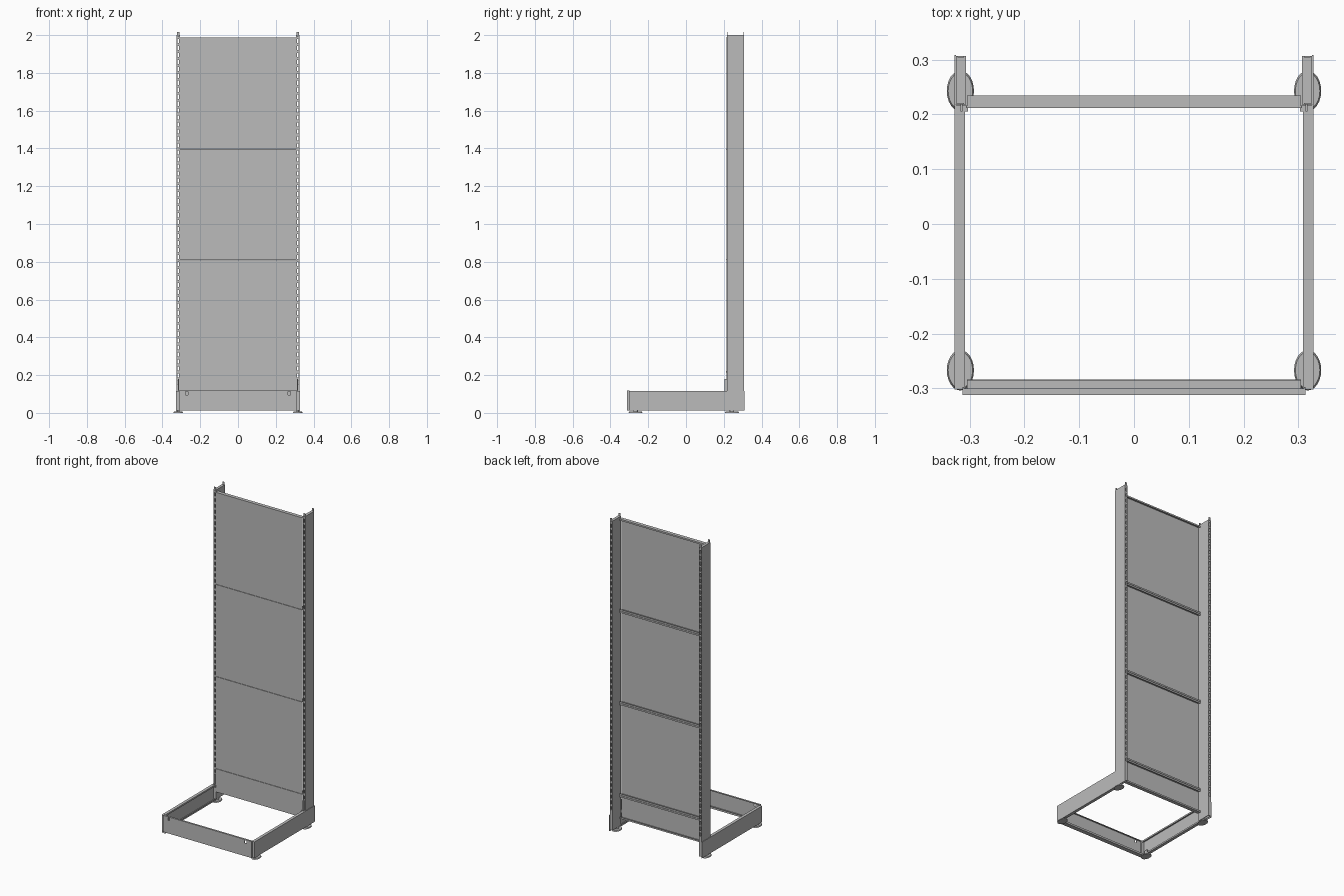
import bpy, bmesh
from mathutils import Matrix

cube = bpy.data.objects.get("Cube")
if cube:
    bpy.data.objects.remove(cube, do_unlink=True)

grey = bpy.data.materials.new("painted steel grey")
grey.use_nodes = True
grey.diffuse_color = (0.5, 0.5, 0.5, 1)
grey.node_tree.nodes["Principled BSDF"].inputs["Base Color"].default_value = (0.5, 0.5, 0.5, 1)

T = 0.003  # sheet thickness


def box(bm, x0, x1, y0, y1, z0, z1):
    size = Matrix.Diagonal((x1 - x0, y1 - y0, z1 - z0, 1))
    place = Matrix.Translation(((x0 + x1) / 2, (y0 + y1) / 2, (z0 + z1) / 2))
    bmesh.ops.create_cube(bm, size=1, matrix=place @ size)


def finish(bm, name):
    mesh = bpy.data.meshes.new(name)
    bm.to_mesh(mesh)
    bm.free()
    mesh.materials.append(grey)
    obj = bpy.data.objects.new(name, mesh)
    bpy.context.collection.objects.link(obj)
    return obj


def pair(bm, name):
    """Make the left part and its mirrored right twin."""
    twin = bm.copy()
    bmesh.ops.scale(twin, vec=(-1, 1, 1), verts=twin.verts)
    bmesh.ops.reverse_faces(twin, faces=twin.faces)
    finish(bm, "left_" + name)
    finish(twin, "right_" + name)


# Upright posts: thin tubes with a ladder of slots front and back
X0, X1, Y0, Y1 = 0.307, 0.325, 0.218, 0.307
FOOT, TOP, PITCH, SLOT = 0.02, 2.0, 0.0369, 0.022
bm = bmesh.new()
for x in (X0, X1 - T):
    box(bm, x, x + T, Y0, Y1, FOOT, TOP)
for y in (Y0, Y1 - T):
    for x in (X0 + T, X1 - T - 0.002):
        box(bm, x, x + 0.002, y, y + T, FOOT, TOP)
    low, high = FOOT, 0.15
    while high < TOP:
        box(bm, X0 + T, X1 - T, y, y + T, low, high)
        low, high = high + SLOT, high + PITCH
    box(bm, X0 + T, X1 - T, y, y + T, low, TOP)
box(bm, X0, X1, Y0, Y1, TOP - T, TOP)
pair(bm, "post")

# Base legs: channels opening inward, with the outer plate running past the post
bm = bmesh.new()
box(bm, 0.328 - T, 0.328, -0.302, 0.309, 0.012, 0.115)
for z in (0.012, 0.115 - T):
    box(bm, 0.309, 0.328, -0.302, 0.217, z, z + T)
for z0, z1 in ((0.012, 0.022), (0.105, 0.115)):
    box(bm, 0.309, 0.309 + T, -0.302, 0.217, z0, z1)
box(bm, 0.309, 0.328, -0.302, -0.302 + T, 0.012, 0.115)
pair(bm, "base_leg")

# Hook plates that lock the legs into the posts
bm = bmesh.new()
box(bm, 0.313, 0.317, 0.205, 0.26, 0.1, 0.18)
box(bm, 0.303, 0.328, 0.205, 0.217, 0.1, 0.115)
pair(bm, "hook_plate")

# Levelling feet: oval pads with a screw stem
for place, y in (("rear", 0.243), ("front", -0.267)):
    bm = bmesh.new()
    for radius, z0, z1 in ((0.037, 0, 0.007), (0.012, 0.006, 0.04)):
        squash = Matrix.Translation((0.317, y, (z0 + z1) / 2)) @ Matrix.Diagonal((0.67, 1, 1, 1))
        bmesh.ops.create_cone(bm, cap_ends=True, segments=24, radius1=radius,
                              radius2=radius * 0.9, depth=z1 - z0, matrix=squash)
    pair(bm, place + "_foot")

# Back panels: trays with folded edges top and bottom
edges = (0.07, 0.22, 0.81, 1.4, 1.99)
for i, (z0, z1) in enumerate(zip(edges, edges[1:])):
    z1 -= 0.002
    bm = bmesh.new()
    box(bm, -0.307, 0.307, 0.212, 0.212 + T, z0, z1)
    for z in (z0, z1 - T):
        box(bm, -0.305, 0.305, 0.212, 0.235, z, z + T)
    for z in (z0, z1 - 0.01):
        box(bm, -0.305, 0.305, 0.235 - T, 0.235, z, z + 0.01)
    finish(bm, f"back_panel_{i + 1}")

# Front kick panel: folded sheet with two oblong holes near its upper edge
bm = bmesh.new()
Y, BOTTOM, RIM = -0.312, 0.012, 0.118
H0, H1, HB, HT = 0.265, 0.277, 0.096, 0.113
box(bm, -0.313, 0.313, Y, Y + T, BOTTOM, HB)
box(bm, -0.313, 0.313, Y, Y + T, HT, RIM)
for x0, x1 in ((-0.313, -H1), (-H0, H0), (H1, 0.313)):
    box(bm, x0, x1, Y, Y + T, HB, HT)
box(bm, -0.313, 0.313, Y, Y + 0.012, RIM - T, RIM)
box(bm, -0.305, 0.305, Y, -0.284, BOTTOM, BOTTOM + T)
box(bm, -0.305, 0.305, -0.284 - T, -0.284, BOTTOM, BOTTOM + 0.012)
for x in (-0.313, 0.313 - T):
    box(bm, x, x + T, Y, Y + 0.014, BOTTOM, RIM)
finish(bm, "kick_panel")
